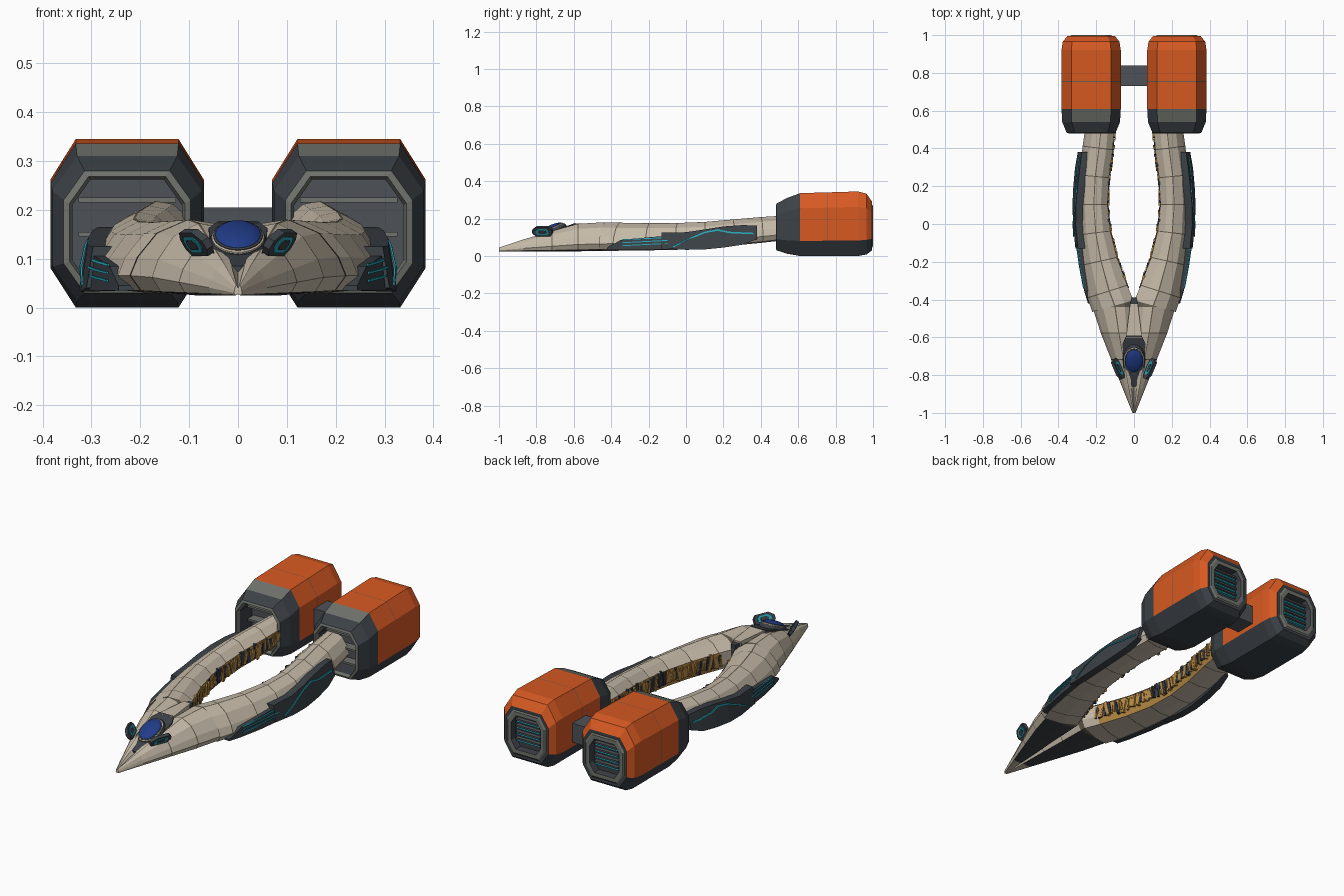
import bpy, bmesh, math, random
from mathutils import Matrix, Vector

random.seed(4)
if "Cube" in bpy.data.objects:
    bpy.data.objects.remove(bpy.data.objects["Cube"])


def material(name, r, g, b):
    m = bpy.data.materials.new(name)
    m.use_nodes = True
    m.diffuse_color = (r, g, b, 1)
    m.node_tree.nodes["Principled BSDF"].inputs["Base Color"].default_value = (r, g, b, 1)
    return m


names = ["beige", "dark", "grey", "orange", "cyan", "gold", "blue", "navy", "seam", "steel"]
tones = [(.56, .49, .39), (.045, .054, .063), (.16, .17, .15), (.68, .1, .016), (.02, .4, .5),
         (.5, .27, .06), (.015, .045, .25), (.03, .04, .09), (.13, .11, .08), (.075, .085, .095)]
MATS = [material(n, *t) for n, t in zip(names, tones)]
BEIGE, DARK, GREY, ORANGE, CYAN, GOLD, BLUE, NAVY, SEAM, STEEL = range(10)


def finish(name, bm, mirror=False):
    """Turn a bmesh into an object that carries only the materials it uses."""
    bmesh.ops.recalc_face_normals(bm, faces=bm.faces)
    used = sorted({f.material_index for f in bm.faces})
    for f in bm.faces:
        f.material_index = used.index(f.material_index)
    me = bpy.data.meshes.new(name)
    bm.to_mesh(me)
    bm.free()
    for i in used:
        me.materials.append(MATS[i])
    ob = bpy.data.objects.new(name, me)
    bpy.context.collection.objects.link(ob)
    if mirror:
        ob.modifiers.new("mirror", "MIRROR").use_mirror_merge = False
    return ob


def loft(bm, rings, rule, caps):
    """Skin closed rings; rule(ring, side) picks each face's colour."""
    vs = [[bm.verts.new(p) for p in r] for r in rings]
    n = len(rings[0])
    for i in range(len(vs) - 1):
        for j in range(n):
            k = (j + 1) % n
            f = bm.faces.new((vs[i][j], vs[i][k], vs[i + 1][k], vs[i + 1][j]))
            f.material_index = rule(i, j)
    for ring, col in zip((vs[0], vs[-1]), caps):
        bm.faces.new(ring).material_index = col


def box(bm, centre, size, col, rot=Matrix()):
    mat = Matrix.Translation(centre) @ rot @ Matrix.Diagonal((*size, 1))
    for v in bmesh.ops.create_cube(bm, size=1, matrix=mat)["verts"]:
        for f in v.link_faces:
            f.material_index = col


# Hull stations: y, inner x, outer x, bottom z, top z
STATIONS = [(-1, 0, .008, .025, .045), (-.87, 0, .06, .025, .088), (-.72, 0, .12, .025, .132),
            (-.58, 0, .175, .025, .172), (-.44, 0, .22, .027, .18), (-.36, .035, .245, .028, .178),
            (-.2, .09, .275, .03, .175), (-.05, .125, .295, .033, .176), (.1, .14, .3, .042, .182),
            (.25, .133, .293, .055, .195), (.4, .113, .272, .07, .208), (.56, .1, .25, .088, .218)]


def hull(y):
    for a, b in zip(STATIONS, STATIONS[1:]):
        if y <= b[0]:
            break
    t = (y - a[0]) / (b[0] - a[0])
    return [p + (q - p) * t for p, q in zip(a, b)][1:]


def slope(y):
    (a, b, *_), (c, d, *_) = hull(max(y - .05, -1)), hull(min(y + .05, .56))
    return (c + d - a - b) / .2


# Cross-section of one arm: across (inner to outer), up
SECTION = [(.1, .06), (0, .3), (0, .72), (.22, .95), (.44, 1), (.47, .995),
           (.75, .82), (.93, .5), (1, .25), (.9, .05), (.5, 0)]


def section(y):
    xi, xo, z0, z1 = hull(y)
    skew = slope(y) if xi > 0 else 0
    pts = []
    for u, v in SECTION:
        x = xi + (xo - xi) * u
        pts.append((x, y - (x - (xi + xo) / 2) * skew, z0 + (z1 - z0) * v))
    return pts


# Hull halves with thin panel seams
ys, seams = [], set()
for i, s in enumerate(STATIONS):
    ys.append(s[0])
    if 1 < i < len(STATIONS) - 1:
        seams.add(len(ys) - 1)
        ys.append(s[0] + .005)


def hull_colour(i, j):
    if j < 2 and ys[i] > -.4:
        return GOLD
    if j in (9, 10) and -.95 < ys[i] < -.5:
        return DARK
    return SEAM if i in seams or j == 4 else BEIGE


bm = bmesh.new()
loft(bm, [section(y) for y in ys], hull_colour, (BEIGE, DARK))
finish("hull_arms", bm, True)

# Machinery ribs along the inner walls
bm = bmesh.new()
for i in range(64):
    y = -.37 + i * .0138
    xi, xo, z0, z1 = hull(y)
    h = (z1 - z0) * random.uniform(.3, .55)
    zc = z0 + (z1 - z0) * random.uniform(.4, .5)
    turn = Matrix.Rotation(-math.atan(slope(y)), 4, "Z") @ Matrix.Rotation(random.uniform(-.25, .25), 4, "X")
    depth = random.uniform(.012, .026)
    col = random.choice((GOLD, GOLD, GOLD, NAVY, DARK))
    box(bm, (xi + .003, y + (xo - xi) / 2 * slope(y), zc), (depth, random.uniform(.008, .018), h), col, turn)
finish("inner_machinery", bm, True)


# Armour plates and glowing lines on the outer flanks
def flank(bm, rows, off, thick, col):
    rings = []
    for y, lo, hi in rows:
        ring = []
        for z, t in ((lo, 0), (hi, 0), (hi, thick), (lo, thick)):
            ring.append((hull(y)[1] + off - t - .3 * max(0, z - .08), y, z))
        rings.append(ring)
    loft(bm, rings, lambda i, j: col, (col, col))


bm = bmesh.new()
flank(bm, [(-.42, .035, .045), (-.35, .035, .085), (-.22, .034, .098), (-.1, .036, .108)], .018, .03, DARK)
flank(bm, [(-.13, .04, .125), (0, .033, .127), (.1, .035, .142), (.2, .045, .158),
           (.3, .06, .165), (.38, .09, .163)], .026, .04, DARK)
finish("flank_plates", bm, True)

bm = bmesh.new()
for z in (.052, .068, .084):
    flank(bm, [(y, z + (y + .35) * .05, z + .005 + (y + .35) * .05) for y in (-.34, -.22, -.1)], .021, .004, CYAN)
glow = [(-.07, .045), (0, .08), (.1, .122), (.17, .135), (.23, .122), (.36, .116)]
flank(bm, [(y, z, z + .008) for y, z in glow], .029, .004, CYAN)
finish("flank_glow_lines", bm, True)


# Cockpit deck, spine and tail tip
def slab(name, half, z_at, depth, col):
    bm = bmesh.new()
    rings = [[(-w, y, z_at(y) - depth), (w, y, z_at(y) - depth), (w, y, z_at(y)), (-w, y, z_at(y))]
             for w, y in half]
    loft(bm, rings, lambda i, j: col, (col, col))
    finish(name, bm)


slab("cockpit_deck", [(.02, -.86), (.058, -.76), (.06, -.63), (.04, -.59)],
     lambda y: .085 + (y + .86) * .34, .04, DARK)
slab("spine", [(.042, -.6), (.02, -.42)], lambda y: .174, .09, BEIGE)
slab("spine_tip", [(.022, -.43), (.012, -.39)], lambda y: .165, .08, DARK)

tilt = Matrix.Translation((0, -.72, .137)) @ Matrix.Rotation(math.radians(25), 4, "X")


def oval(name, rows, col):
    """Oval ring stack: rows are (scale, height)."""
    bm = bmesh.new()
    rings = []
    for s, h in rows:
        angles = [math.tau * k / 24 for k in range(24)]
        rings.append([tilt @ Vector((.05 * s * math.cos(a), .07 * s * math.sin(a), h)) for a in angles])
    loft(bm, rings, lambda i, j: col, (col, col))
    return finish(name, bm)


oval("cockpit_collar", [(1.2, -.03), (1.2, -.004), (1.1, .006)], DARK)
oval("cockpit_ring", [(1.1, -.01), (1.08, .009), (1.02, .011)], BEIGE)
oval("cockpit_inner_ring", [(1.02, -.01), (1.02, .0125), (.97, .014)], DARK)
dome = [(.96 * math.cos(a), .01 + .018 * math.sin(a)) for a in (0, .3, .6, .9, 1.2, 1.45)]
glass = oval("cockpit_glass", dome, BLUE)
bpy.context.view_layer.objects.active = glass
glass.select_set(True)
bpy.ops.object.shade_smooth_by_angle()
glass.select_set(False)

# Sensor fins beside the cockpit
bm = bmesh.new()
lean = Matrix.Rotation(math.radians(-22), 4, "Z") @ Matrix.Rotation(math.radians(32), 4, "Y")
at = Matrix.Translation((.086, -.765, .133)) @ lean
outline = [(-.06, -.012), (-.045, -.028), (.04, -.028), (.055, -.01), (.055, .012), (.04, .028), (-.03, .028), (-.06, .008)]
for w, s, col in ((.008, 1, DARK), (.01, .66, CYAN), (.0115, .4, DARK)):
    loft(bm, [[at @ Vector((x, y * s, z * s)) for y, z in outline] for x in (-w, w)],
         lambda i, j: col, (col, col))
finish("sensor_fins", bm, True)

# Engine pods: y, half width, bottom z, top z, colour of the skin that follows
CX = .227
POD = [(.6, .112, .045, .262, DARK), (.5, .112, .045, .262, GREY), (.48, .118, .04, .268, GREY),
       (.484, .13, .03, .28, DARK), (.54, .153, .012, .31, DARK), (.61, .157, 0, .336, ORANGE),
       (.753, .157, 0, .34, SEAM), (.756, .157, 0, .34, ORANGE), (.92, .157, 0, .345, ORANGE),
       (.965, .15, .008, .333, ORANGE), (.995, .126, .03, .29, DARK), (.995, .112, .045, .275, GREY),
       (1, .105, .052, .268, GREY), (1, .086, .072, .248, DARK), (.965, .082, .076, .244, DARK)]


def octagon(y, hw, z0, z1, _):
    a, c = hw * .67, (z1 - z0) * .24
    pts = [(-a, z0), (a, z0), (hw, z0 + c), (hw, z1 - c), (a, z1), (-a, z1), (-hw, z1 - c), (-hw, z0 + c)]
    return [(CX + x, y, z) for x, z in pts]


def pod_colour(i, j):
    col = POD[i][4]
    if i == 4 and j == 4:
        return GREY
    return DARK if col in (ORANGE, SEAM) and j in (0, 1, 7) else col


bm = bmesh.new()
loft(bm, [octagon(*r) for r in POD], pod_colour, (STEEL, DARK))
finish("engine_pods", bm, True)

# Intake louvres and exhaust grilles
bm = bmesh.new()
for z in (.075, .15, .22):
    box(bm, (CX, .57, z), (.2, .05, .01), GREY)
for k in range(4):
    z = .11 + k * .033
    box(bm, (CX, .972, z), (.135, .016, .007), CYAN)
    box(bm, (CX, .976, z + .012), (.14, .022, .009), STEEL)
finish("engine_grilles", bm, True)

# Crossbar between the pods
bm = bmesh.new()
box(bm, (0, .785, .155), (.16, .11, .1), STEEL)
finish("crossbar", bm)
